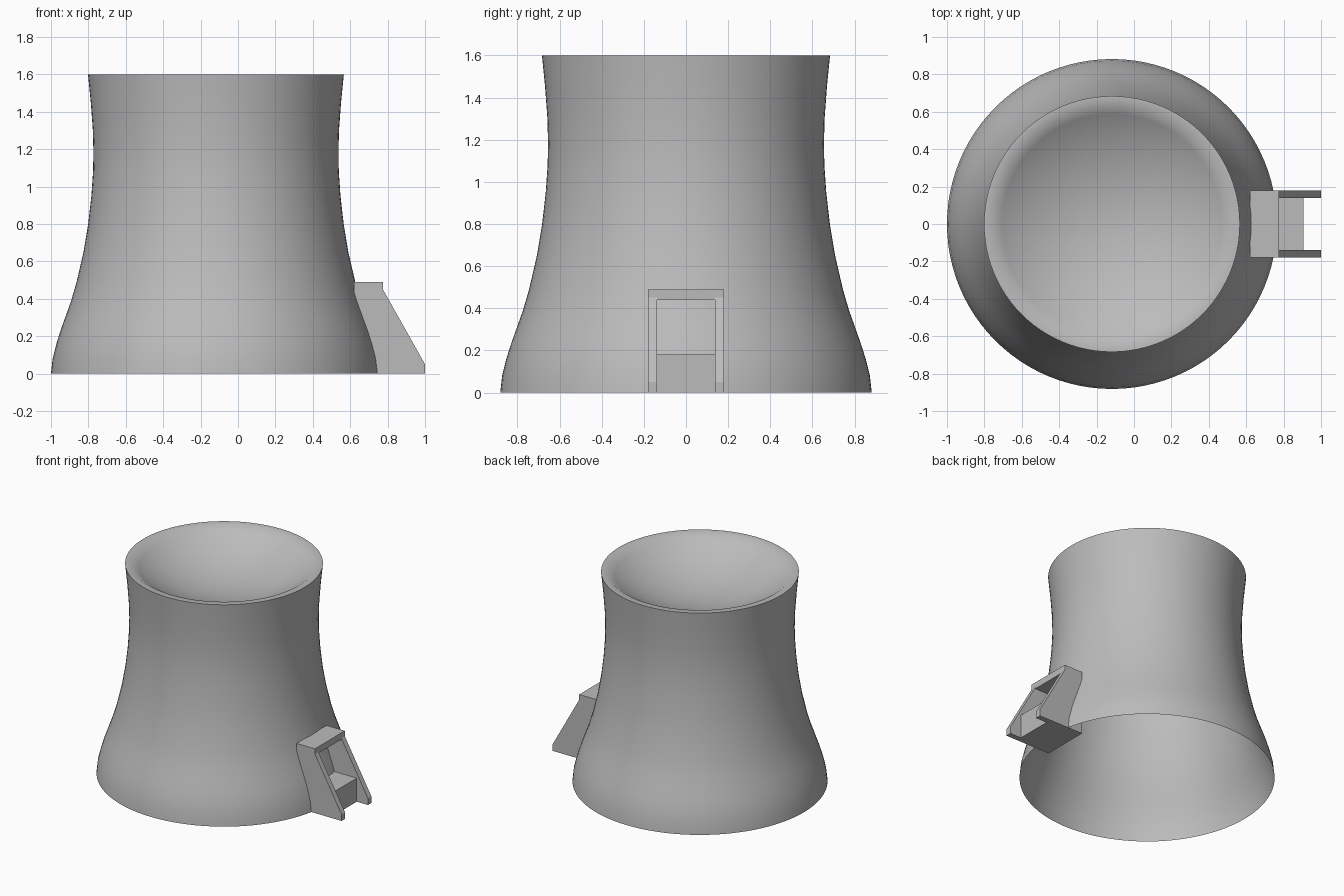
import bpy, bmesh, math

if "Cube" in bpy.data.objects:
    bpy.data.objects.remove(bpy.data.objects["Cube"])

CX = -0.118  # tower axis

concrete = bpy.data.materials.new("concrete grey")
concrete.diffuse_color = (0.5, 0.5, 0.5, 1)
concrete.use_nodes = True
concrete.node_tree.nodes["Principled BSDF"].inputs["Base Color"].default_value = concrete.diffuse_color


def add_object(name, bm):
    bmesh.ops.recalc_face_normals(bm, faces=bm.faces)
    mesh = bpy.data.meshes.new(name)
    bm.to_mesh(mesh)
    bm.free()
    mesh.materials.append(concrete)
    ob = bpy.data.objects.new(name, mesh)
    bpy.context.collection.objects.link(ob)
    return ob


def lathe(name, profile, up, steps=96):
    """Revolve (radius, z) points about the tower axis."""
    bm = bmesh.new()
    vs = [bm.verts.new((CX + r, 0, z)) for r, z in profile]
    es = [bm.edges.new(p) for p in zip(vs, vs[1:])]
    bmesh.ops.spin(bm, geom=vs + es, cent=(CX, 0, 0), axis=(0, 0, 1),
                   angle=2 * math.pi, steps=steps)
    bmesh.ops.remove_doubles(bm, verts=bm.verts, dist=1e-4)
    ob = add_object(name, bm)
    # an open surface needs its facing direction fixed explicitly
    f = ob.data.polygons[0]
    out = f.normal.z if up else f.normal.x * (f.center.x - CX) + f.normal.y * f.center.y
    if out < 0:
        ob.data.flip_normals()
    bpy.context.view_layer.objects.active = ob
    ob.select_set(True)
    bpy.ops.object.shade_smooth_by_angle(angle=math.radians(40))
    ob.select_set(False)
    return ob


def prism(name, outline, y0, y1):
    """Extrude an (x, z) outline from y0 to y1."""
    bm = bmesh.new()
    face = bm.faces.new([bm.verts.new((x, y0, z)) for x, z in outline])
    new = bmesh.ops.extrude_face_region(bm, geom=[face])["geom"]
    bmesh.ops.translate(bm, vec=(0, y1 - y0, 0),
                        verts=[v for v in new if isinstance(v, bmesh.types.BMVert)])
    return add_object(name, bm)


def rect(x0, x1, z0, z1):
    return [(x0, z0), (x1, z0), (x1, z1), (x0, z1)]


# flared tower wall, open underneath
wall = [(.882, 0), (.873, .08), (.853, .16), (.831, .23), (.806, .3), (.774, .39),
        (.745, .49), (.708, .65), (.683, .8), (.666, .95), (.657, 1.08),
        (.655, 1.18), (.658, 1.3), (.669, 1.45), (.684, 1.6)]
lathe("tower_wall", wall, up=False)

# top rim and the shallow dished cap inside it
RIM, EDGE = .635, math.radians(36)
R = RIM / math.sin(EDGE)
dish = [(.684, 1.6)]
for i in range(13):
    a = EDGE * (1 - i / 12)
    dish.append((R * math.sin(a), 1.6 - R * (math.cos(a) - math.cos(EDGE))))
lathe("rim_and_dish", dish, up=True)

# entrance: sloping side walls, lintel and step
side = [(.62, 0), (1, 0), (1, .05), (.775, .45), (.775, .49), (.62, .49)]
for label, s in (("left", -1), ("right", 1)):
    prism(f"entrance_side_{label}", side, s * .138, s * .18)
prism("entrance_lintel", rect(.62, .775, .44, .49), -.138, .138)
prism("entrance_step", rect(.62, .905, 0, .18), -.138, .138)
